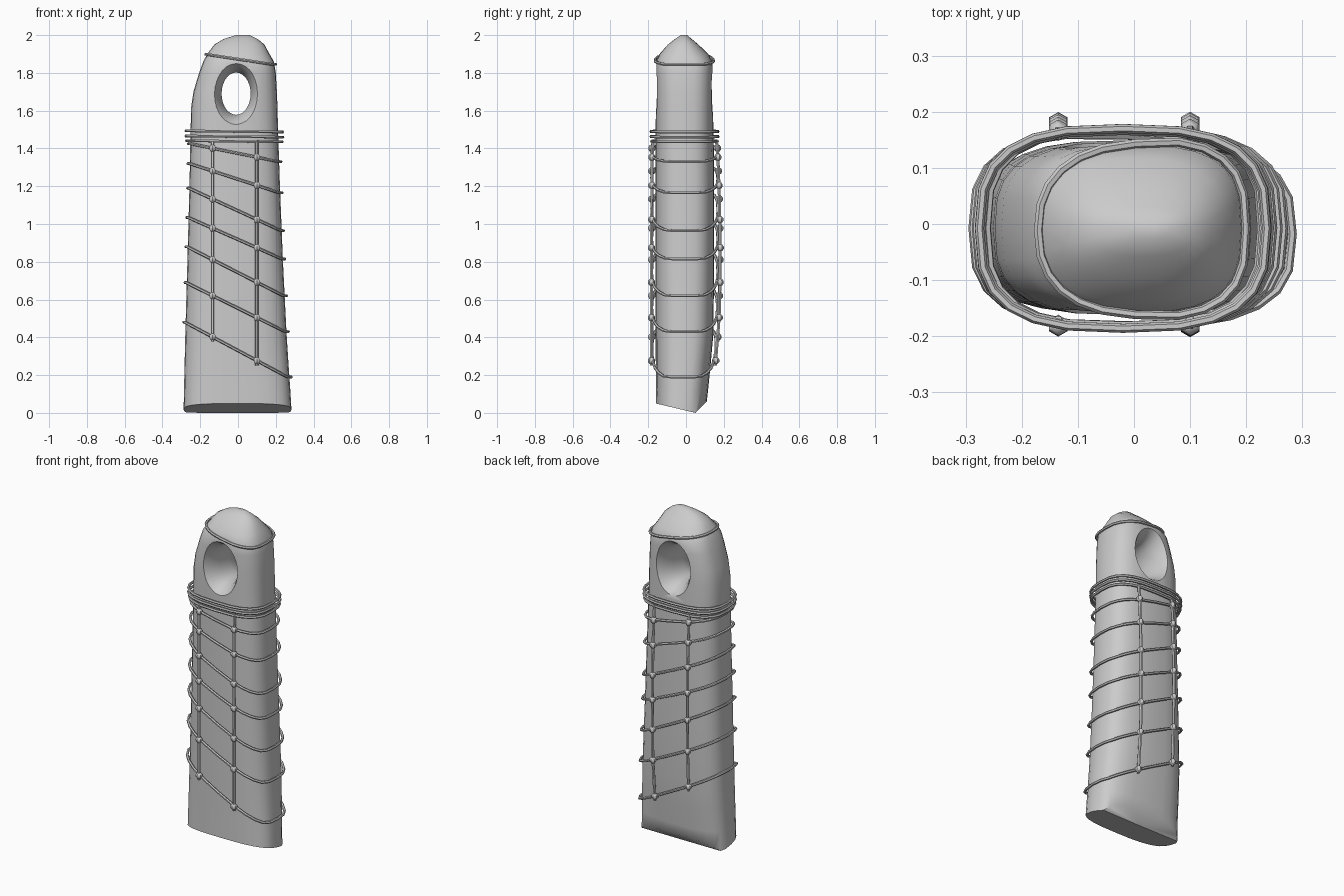
import bpy, bmesh, math

if "Cube" in bpy.data.objects:
    bpy.data.objects.remove(bpy.data.objects["Cube"])

N = 28
# body stations: z, left x, right x, front y, back y
STATIONS = [
    (0.00, -.288, .283, -.160, .110), (0.12, -.286, .277, -.160, .117),
    (0.25, -.283, .268, -.160, .130), (0.42, -.279, .257, -.161, .145),
    (0.80, -.268, .238, -.162, .149), (1.20, -.257, .222, -.162, .149),
    (1.50, -.251, .212, -.162, .146), (1.62, -.248, .209, -.162, .145),
    (1.70, -.236, .206, -.162, .145), (1.80, -.206, .200, -.160, .143),
    (1.86, -.184, .190, -.157, .140), (1.90, -.163, .167, -.140, .118),
    (1.95, -.125, .140, -.096, .066), (1.98, -.075, .103, -.058, .030),
    (2.00, -.010, .062, -.028, .006)]


def profile(z):
    for a, b in zip(STATIONS, STATIONS[1:]):
        if z <= b[0]:
            t = (z - a[0]) / (b[0] - a[0])
            return [p + (q - p) * t for p, q in zip(a[1:], b[1:])]
    return STATIONS[-1][1:]


def section(z, ang, ox=0.0, oy=0.0):
    """Point on the rounded cross-section at height z, pushed outwards."""
    l, r, f, b = profile(z)
    n = 2.9 if z < 1.88 else 2.4
    c, s = math.cos(ang), math.sin(ang)
    x = (l + r) / 2 + ((r - l) / 2 + ox) * math.copysign(abs(c) ** (2 / n), c)
    y = (f + b) / 2 + ((b - f) / 2 + oy) * math.copysign(abs(s) ** (2 / n), s)
    return x, y


def add_mesh(name, bm):
    bmesh.ops.recalc_face_normals(bm, faces=bm.faces)
    me = bpy.data.meshes.new(name)
    bm.to_mesh(me)
    bm.free()
    ob = bpy.data.objects.new(name, me)
    bpy.context.collection.objects.link(ob)
    return ob


def activate(ob):
    bpy.ops.object.select_all(action='DESELECT')
    ob.select_set(True)
    bpy.context.view_layer.objects.active = ob


def smooth(ob, deg):
    activate(ob)
    bpy.ops.object.shade_smooth_by_angle(angle=math.radians(deg))


def loft(name, rings, fan=None):
    """Skin rings of points; the first end may be a fan to a centre point."""
    bm = bmesh.new()
    vs = [[bm.verts.new(p) for p in ring] for ring in rings]
    n = len(vs[0])
    for a, b in zip(vs, vs[1:]):
        for i in range(n):
            bm.faces.new((a[i], a[(i + 1) % n], b[(i + 1) % n], b[i]))
    if fan:
        c = bm.verts.new(fan)
        for i in range(n):
            bm.faces.new((vs[0][(i + 1) % n], vs[0][i], c))
    else:
        bm.faces.new(vs[0])
    bm.faces.new(vs[-1])
    return add_mesh(name, bm)


# tapered body with a ridged underside
angles = [2 * math.pi * i / N for i in range(N)]
rings = []
for k, st in enumerate(STATIONS):
    ring = []
    for a in angles:
        x, y = section(st[0], a)
        z = st[0]
        if k == 0:
            z = .05 * (.05 - y) / .21 if y < .05 else (y - .05)
        ring.append((x, y, z))
    rings.append(ring)
body = loft("body", rings, (0, .05, 0))

# flared through-hole
rings = []
for y, rx, rz in [(-.22, .165, .23), (-.17, .125, .17), (-.14, .105, .145),
                  (-.10, .087, .124), (-.05, .077, .112), (.03, .077, .112),
                  (.08, .087, .124), (.12, .105, .145), (.15, .125, .17),
                  (.20, .165, .23)]:
    rings.append([(-.01 + rx * math.cos(a), y, 1.69 + rz * math.sin(a)) for a in angles])
cutter = loft("hole_cutter", rings)
cutter.hide_render = True
mod = body.modifiers.new("hole", 'BOOLEAN')
mod.operation = 'DIFFERENCE'
mod.solver = 'EXACT'
mod.object = cutter
activate(body)
bpy.ops.object.modifier_apply(modifier="hole")
bpy.data.objects.remove(cutter)
smooth(body, 50)


def rope(name, pts, radius, closed=False):
    cu = bpy.data.curves.new(name, 'CURVE')
    cu.dimensions = '3D'
    cu.bevel_depth = radius
    cu.bevel_resolution = 1
    cu.use_fill_caps = True
    sp = cu.splines.new('POLY')
    sp.points.add(len(pts) - 1)
    for p, co in zip(sp.points, pts):
        p.co = (*co, 1)
    sp.use_cyclic_u = closed
    ob = bpy.data.objects.new(name, cu)
    bpy.context.collection.objects.link(ob)
    activate(ob)
    bpy.ops.object.convert(target='MESH')
    smooth(bpy.context.object, 50)


def tilted(zl, zr, ox, oy, n=24):
    """Loop hugging the body, at height zl on the left and zr on the right."""
    pts = []
    for i in range(n):
        a = 2 * math.pi * i / n
        z = (zl + zr) / 2
        for _ in range(3):
            x, y = section(z, a, ox, oy)
            l, r = profile((zl + zr) / 2)[:2]
            t = min(1, max(0, (x - l) / (r - l)))
            z = zl + (zr - zl) * t
        pts.append((x, y, z))
    return pts


# slanted rope rings
SLANTS = [(.48, .19), (.69, .43), (.88, .62), (1.035, .815),
          (1.19, .965), (1.32, 1.165), (1.425, 1.33)]
for zl, zr in SLANTS:
    rope("net_ring", tilted(zl, zr, .010, .020), .008, True)

# collar of three level loops and the tilted crown loop
for z, off in [(1.438, .020), (1.463, .024), (1.49, .024)]:
    rope("collar_loop", tilted(z + .003, z - .003, off, off), .008, True)
rope("crown_loop", tilted(1.90, 1.845, .007, .010), .008, True)

# vertical ropes on both faces, knotted at every ring
knots = bmesh.new()
for x in (-.135, .10):
    for side in (-1, 1):
        path = []
        for zl, zr in SLANTS:
            l, r, f, b = profile((zl + zr) / 2)
            z = zl + (zr - zl) * (x - l) / (r - l)
            l, r, f, b = profile(z)
            t = abs((x - (l + r) / 2) / ((r - l) / 2 + .01))
            y = (f + b) / 2 + side * ((b - f) / 2 + .02) * (1 - t ** 2.9) ** (1 / 2.9)
            y += side * .006
            if side > 0:
                y += .012 * math.sin(math.pi * min(1, max(0, (z - .2) / 1.25)))
            path.append((x, y, z))
            geo = bmesh.ops.create_uvsphere(knots, u_segments=6, v_segments=5, radius=.02)
            bmesh.ops.translate(knots, verts=geo['verts'], vec=(x, y, z))
        path.insert(0, (x, path[0][1], path[0][2] - .025))
        path.append((x, path[-1][1] - side * .008, 1.445))
        rope("net_upright", path, .009)
smooth(add_mesh("net_knots", knots), 50)
